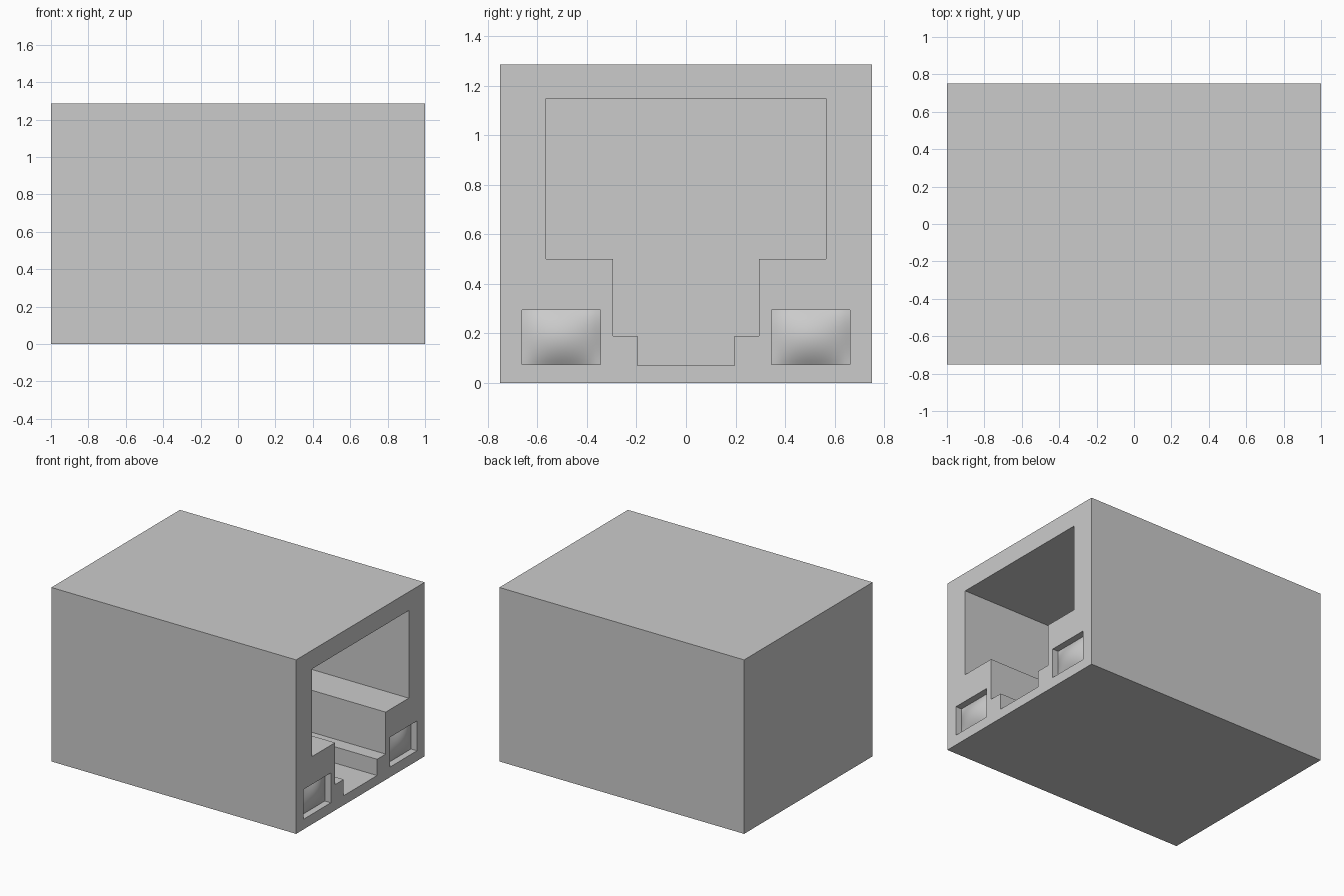
import bpy, bmesh

cube = bpy.data.objects.get("Cube")
if cube:
    bpy.data.objects.remove(cube, do_unlink=True)

# Single grey material
grey = bpy.data.materials.new("plain_grey")
grey.use_nodes = True
colour = (0.6, 0.6, 0.6, 1)
grey.diffuse_color = colour
grey.node_tree.nodes["Principled BSDF"].inputs["Base Color"].default_value = colour


def finish(name, bm):
    mesh = bpy.data.meshes.new(name)
    bm.to_mesh(mesh)
    bm.free()
    mesh.materials.append(grey)
    obj = bpy.data.objects.new(name, mesh)
    bpy.context.collection.objects.link(obj)
    return obj


def prism(name, outline, x0, x1):
    """Extrude a (y, z) outline along x."""
    bm = bmesh.new()
    face = bm.faces.new([bm.verts.new((x0, y, z)) for y, z in outline])
    out = bmesh.ops.extrude_face_region(bm, geom=[face])
    moved = [v for v in out["geom"] if isinstance(v, bmesh.types.BMVert)]
    bmesh.ops.translate(bm, verts=moved, vec=(x1 - x0, 0, 0))
    bmesh.ops.recalc_face_normals(bm, faces=bm.faces)
    return finish(name, bm)


def rectangle(y0, y1, z0, z1):
    return [(y0, z0), (y1, z0), (y1, z1), (y0, z1)]


def cut(body, cutter):
    cutter.hide_render = True
    mod = body.modifiers.new("cut", 'BOOLEAN')
    mod.operation = 'DIFFERENCE'
    mod.solver = 'EXACT'
    mod.object = cutter
    bpy.context.view_layer.objects.active = body
    bpy.ops.object.modifier_apply(modifier=mod.name)
    bpy.data.objects.remove(cutter, do_unlink=True)


# Outer block
body = prism("housing", rectangle(-0.75, 0.75, 0, 1.285), -1, 1)

# Stepped chamber, open on the +x side
half = [(0.195, 0.07), (0.195, 0.19), (0.295, 0.19),
        (0.295, 0.5), (0.565, 0.5), (0.565, 1.147)]
chamber = half + [(-y, z) for y, z in reversed(half)]
cut(body, prism("chamber_cutter", chamber, -0.85, 1.1))

# Two shallow pockets, each with a softly domed panel inside
PY, PZ, HY, HZ = 0.503, 0.185, 0.158, 0.11
DEPTH, BULGE, N = 0.05, 0.04, 16
for side, label in ((-1, "front"), (1, "rear")):
    cy = side * PY
    cut(body, prism("pocket_cutter",
                    rectangle(cy - HY, cy + HY, PZ - HZ, PZ + HZ), 1 - DEPTH, 1.1))
    bm = bmesh.new()
    bmesh.ops.create_grid(bm, x_segments=N, y_segments=N, size=1)
    for v in bm.verts:
        u, w = v.co.x, v.co.y
        dome = BULGE * (1 - u * u) * (1 - w * w)
        v.co = (1 - DEPTH + 0.001 + dome, cy + u * HY, PZ + w * HZ)
    for f in bm.faces:
        f.smooth = True
    finish(label + "_domed_panel", bm)
